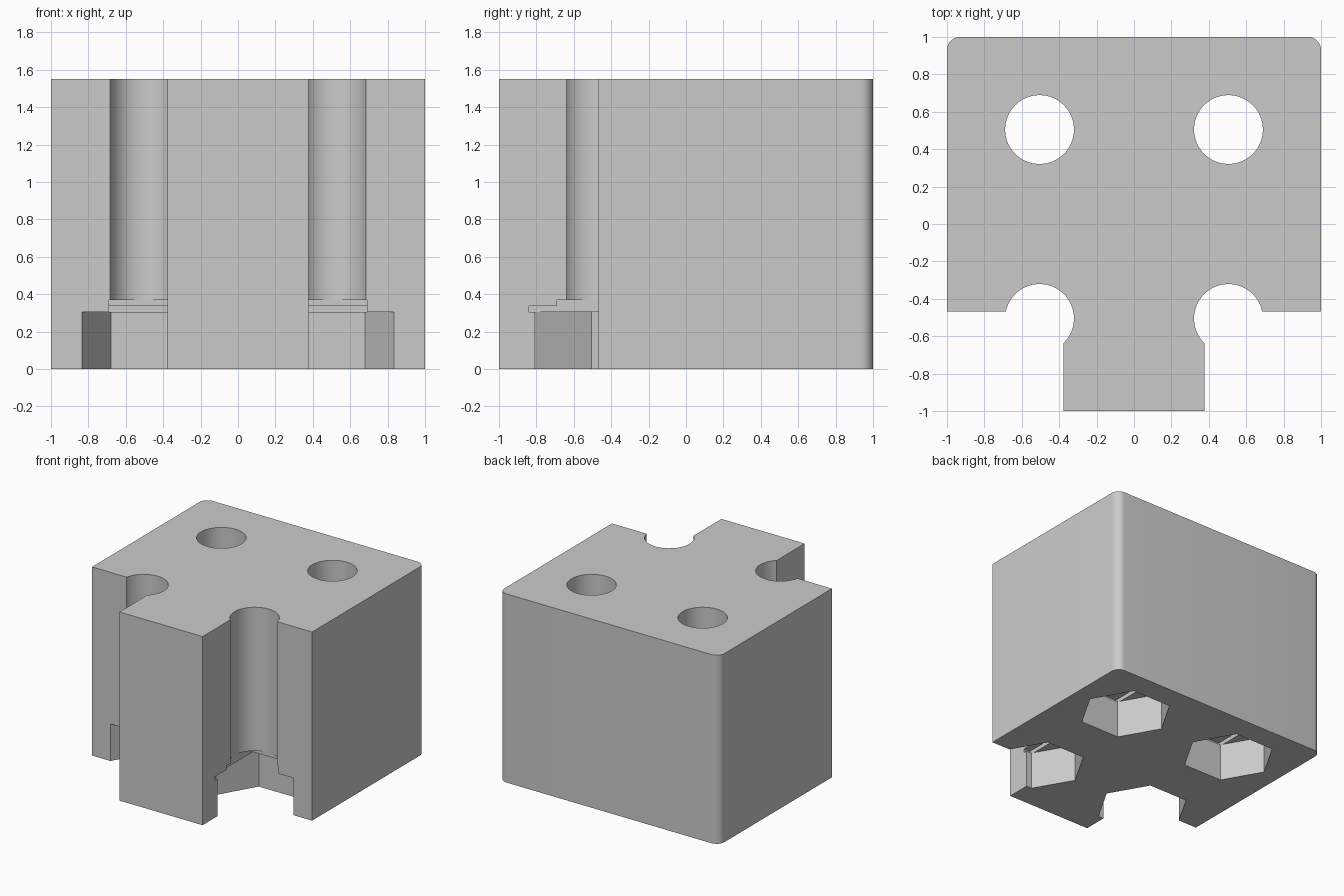
import bpy
import bmesh
from math import cos, sin, pi, radians

if "Cube" in bpy.data.objects:
    bpy.data.objects.remove(bpy.data.objects["Cube"], do_unlink=True)

HEIGHT = 1.55
HOLE_OFFSET = 0.505
HOLE_RADIUS = 0.184
NUT_RADIUS = 0.35

grey = bpy.data.materials.new("light grey")
grey.use_nodes = True
colour = (0.6, 0.6, 0.6, 1)
grey.diffuse_color = colour
grey.node_tree.nodes["Principled BSDF"].inputs["Base Color"].default_value = colour


def prism(name, outline, bottom, top):
    """Extrude a counter-clockwise outline between two heights."""
    bm = bmesh.new()
    face = bm.faces.new([bm.verts.new((x, y, bottom)) for x, y in outline])
    moved = bmesh.ops.extrude_face_region(bm, geom=[face])["geom"]
    bmesh.ops.translate(bm, vec=(0, 0, top - bottom),
                        verts=[v for v in moved if isinstance(v, bmesh.types.BMVert)])
    bmesh.ops.recalc_face_normals(bm, faces=bm.faces)
    mesh = bpy.data.meshes.new(name)
    bm.to_mesh(mesh)
    bm.free()
    mesh.materials.append(grey)
    obj = bpy.data.objects.new(name, mesh)
    bpy.context.collection.objects.link(obj)
    return obj


def ring(cx, cy, radius, sides):
    return [(cx + radius * cos(2 * pi * i / sides), cy + radius * sin(2 * pi * i / sides))
            for i in range(sides)]


def rectangle(cx, cy, hx, hy):
    return [(cx - hx, cy - hy), (cx + hx, cy - hy), (cx + hx, cy + hy), (cx - hx, cy + hy)]


# T-shaped block with rounded rear corners
corner, steps = 0.07, 10
arc = [(1 - corner + corner * cos(a), 1 - corner + corner * sin(a))
       for a in (pi / 2 * i / steps for i in range(steps + 1))]
half = [(0.378, -1), (0.378, -0.467), (1, -0.467)] + arc
block = prism("block", half + [(-x, y) for x, y in reversed(half)], 0, HEIGHT)

# Bolt holes, hexagonal nut pockets and the two stepped ledges above them
cutters = []
for cx in (-HOLE_OFFSET, HOLE_OFFSET):
    for cy in (-HOLE_OFFSET, HOLE_OFFSET):
        w = HOLE_RADIUS + 0.001
        cutters += [
            prism("bolt_hole_cutter", ring(cx, cy, HOLE_RADIUS, 64), -0.1, HEIGHT + 0.1),
            prism("nut_pocket_cutter", ring(cx, cy, NUT_RADIUS, 6), -0.1, 0.305),
            prism("slot_cutter", rectangle(cx, cy, w, 0.335), 0.305, 0.337),
            prism("square_cutter", rectangle(cx, cy, w, w), 0.32, 0.37),
        ]

bpy.context.view_layer.objects.active = block
for cutter in cutters:
    cutter.hide_render = True
    cut = block.modifiers.new("cut", "BOOLEAN")
    cut.operation = "DIFFERENCE"
    cut.solver = "EXACT"
    cut.object = cutter
    bpy.ops.object.modifier_apply(modifier=cut.name)
    bpy.data.objects.remove(cutter, do_unlink=True)

# Smooth the round walls, keep the edges sharp
bpy.ops.object.select_all(action="DESELECT")
block.select_set(True)
bpy.ops.object.shade_smooth_by_angle(angle=radians(30))
